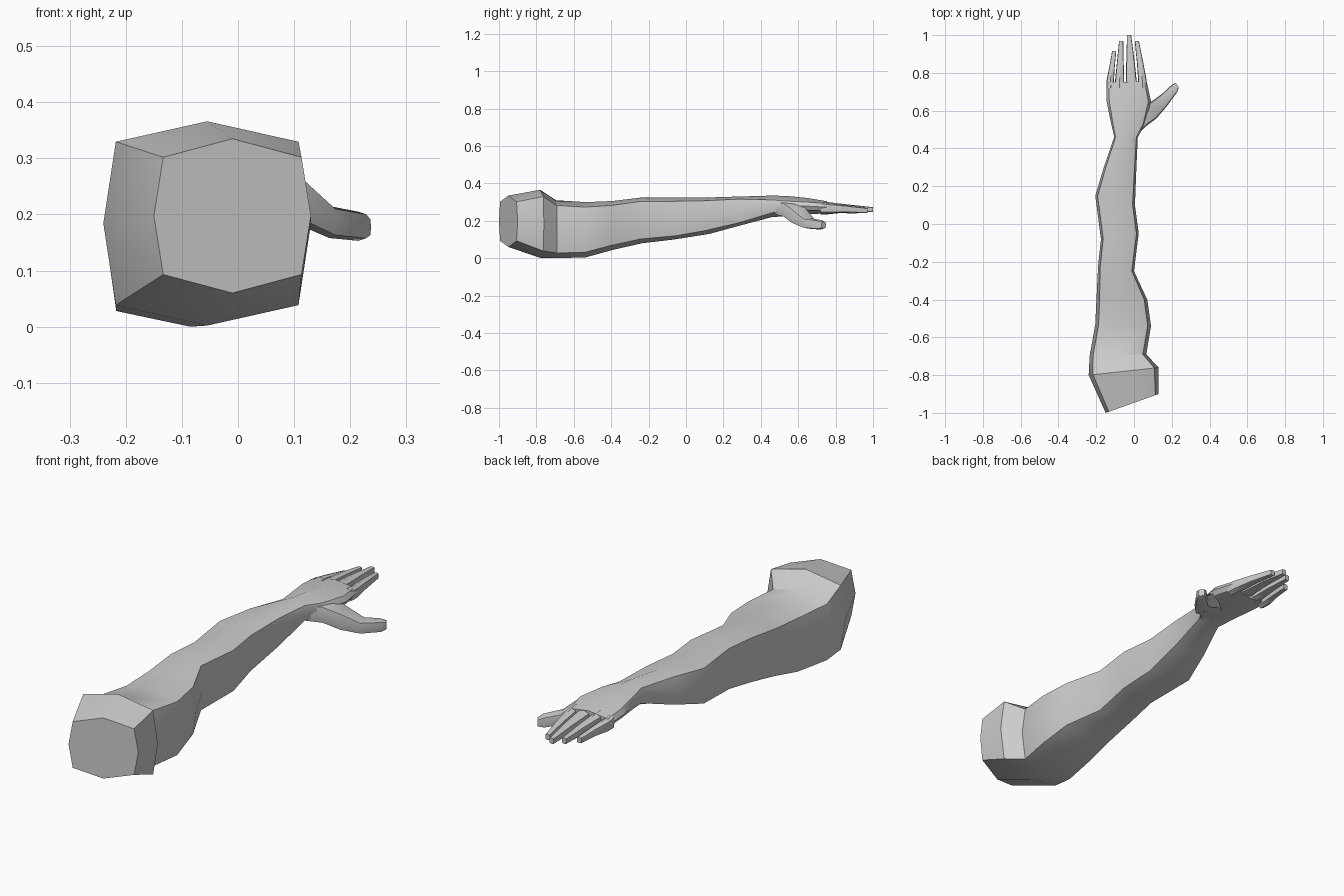
import bpy, bmesh
from mathutils import Vector

cube = bpy.data.objects.get("Cube")
if cube:
    bpy.data.objects.remove(cube, do_unlink=True)

skin = bpy.data.materials.new("plain grey")
skin.use_nodes = True
grey = (0.6, 0.6, 0.6, 1)
skin.diffuse_color = grey
skin.node_tree.nodes["Principled BSDF"].inputs["Base Color"].default_value = grey


def section(xl, yl, xr, yr, bottom, top, drop=0.09):
    """Boxy eight-point outline with bulging sides, spanning a left and a right point."""
    left, right = Vector((xl, yl, 0)), Vector((xr, yr, 0))
    inset, height = 0.06, top - bottom
    low, high, middle = bottom + drop * height, top - drop * height, (bottom + top) / 2
    outline = [(0, middle), (inset, high), (0.5, top), (1 - inset, high),
               (1, middle), (1 - inset, low), (0.5, bottom), (inset, low)]
    return [left.lerp(right, t) + Vector((0, 0, z)) for t, z in outline]


def loft(name, sections):
    """Skin a row of sections into a closed, smooth-shaded limb with sharp corners."""
    bm = bmesh.new()
    rings = [[bm.verts.new(p) for p in section(*s)] for s in sections]
    for a, b in zip(rings, rings[1:]):
        for i in range(len(a)):
            j = (i + 1) % len(a)
            bm.faces.new((a[i], a[j], b[j], b[i]))
    bm.faces.new(rings[0])
    bm.faces.new(rings[-1])
    bmesh.ops.recalc_face_normals(bm, faces=bm.faces[:])
    mesh = bpy.data.meshes.new(name)
    bm.to_mesh(mesh)
    bm.free()
    mesh.materials.append(skin)
    obj = bpy.data.objects.new(name, mesh)
    bpy.context.collection.objects.link(obj)
    bpy.ops.object.select_all(action="DESELECT")
    obj.select_set(True)
    bpy.context.view_layer.objects.active = obj
    bpy.ops.object.shade_smooth_by_angle(angle=0.6)
    return obj


# Arm from the cut shoulder to the knuckles
loft("arm_and_palm", [
    (-.15, -1, .13, -.9, .06, .335, .12),       # shoulder end
    (-.24, -.8, .13, -.76, .002, .366, .1),
    (-.235, -.7, .065, -.69, 0, .31),
    (-.205, -.53, .09, -.54, .005, .3),         # upper arm
    (-.198, -.38, .07, -.4, .045, .306),
    (-.19, -.22, 0, -.25, .08, .325),           # elbow
    (-.175, -.08, .025, -.05, .1, .325),
    (-.205, .15, .005, .1, .13, .325),          # forearm
    (-.16, .3, .012, .28, .175, .33),
    (-.105, .46, .02, .46, .22, .335, .2),      # wrist
    (-.125, .55, .06, .53, .225, .333, .25),
    (-.145, .65, .09, .65, .235, .322, .25),    # palm
    (-.145, .75, .067, .755, .24, .305, .2),
])

# Fingers: base left, base right, tip centre, tip y, height shift
fingers = {
    "little_finger": (-.145, -.106, -.105, .915, -.008),
    "ring_finger": (-.1, -.052, -.068, .97, 0),
    "middle_finger": (-.043, .014, -.026, 1, 0),
    "index_finger": (.022, .067, .015, .97, -.005),
}
for name, (left, right, tip, tip_y, shift) in fingers.items():
    base, half = (left + right) / 2, (right - left) / 2
    mid = base + (tip - base) * 0.42
    mid_y = .74 + (tip_y - .74) * 0.5
    loft(name, [
        (left, .72, right, .72, .243 + shift, .306 + shift, .15),
        (left, .76, right, .76, .243 + shift, .3 + shift, .15),
        (mid - half * .75, mid_y, mid + half * .75, mid_y, .25 + shift, .287 + shift),
        (tip - .011, tip_y, tip + .011, tip_y, .246 + shift, .273 + shift),
    ])

# Thumb branching down and out from the wrist
loft("thumb", [
    (-.02, .59, .012, .465, .23, .315),
    (.04, .63, .06, .515, .215, .3),
    (.095, .65, .12, .56, .182, .268),
    (.15, .69, .175, .625, .158, .215),
    (.198, .735, .23, .7, .153, .205),
    (.22, .748, .237, .725, .16, .195),
])
